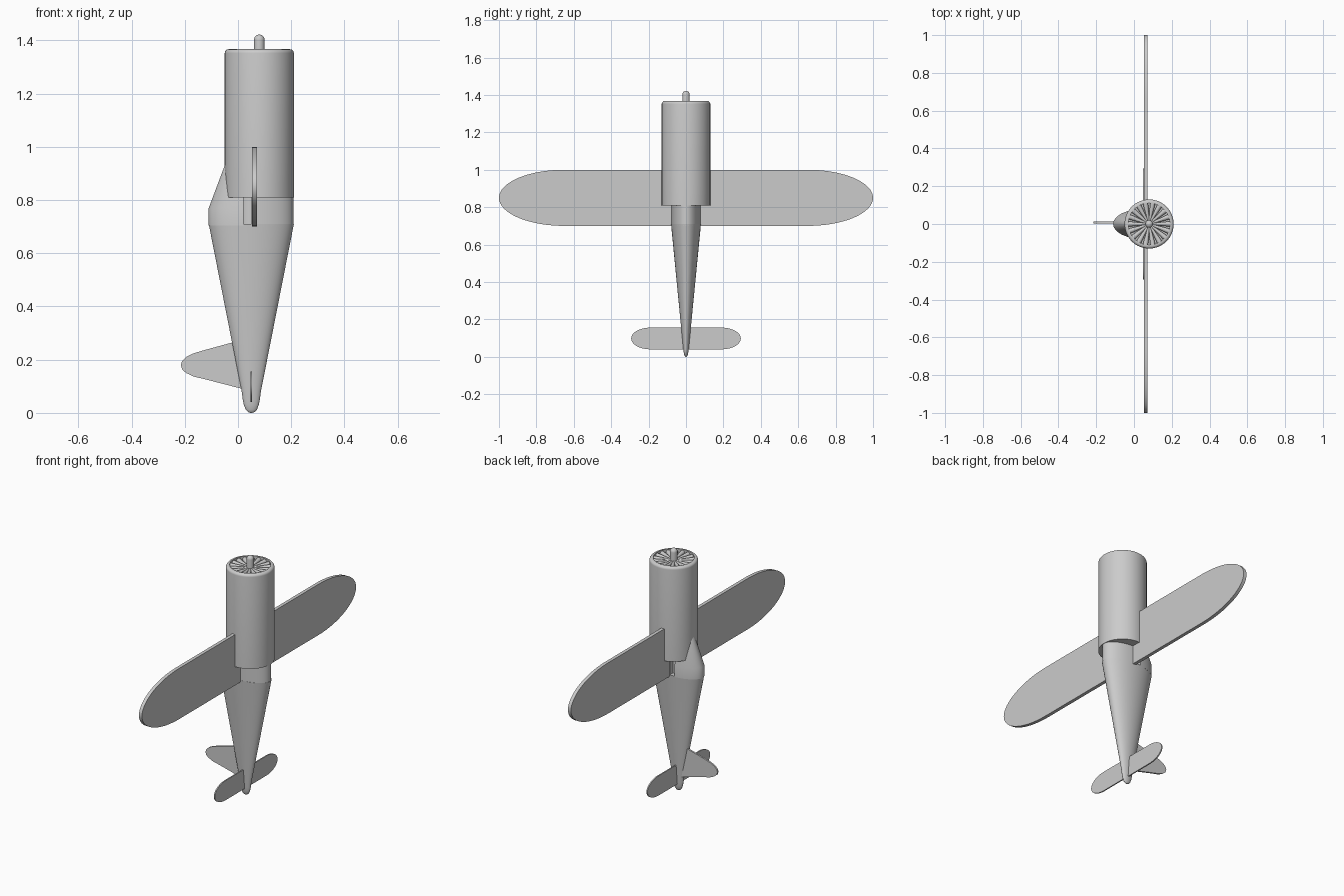
import bpy, bmesh, math
from math import sin, cos, pi, acos
from mathutils import Matrix, Vector

if "Cube" in bpy.data.objects:
    bpy.data.objects.remove(bpy.data.objects["Cube"])


def finish(name, bm, angle=35):
    bmesh.ops.recalc_face_normals(bm, faces=bm.faces[:])
    me = bpy.data.meshes.new(name)
    bm.to_mesh(me)
    bm.free()
    ob = bpy.data.objects.new(name, me)
    bpy.context.collection.objects.link(ob)
    bpy.ops.object.select_all(action='DESELECT')
    ob.select_set(True)
    bpy.context.view_layer.objects.active = ob
    bpy.ops.object.shade_smooth_by_angle(angle=math.radians(angle))
    return ob


def loft(name, sections, cx=0.05, seg=64, arc=None):
    """Skin elliptical sections (z, rx, ry); arc(rx) gives a start/end angle for cut sections."""
    bm = bmesh.new()
    rings = []
    for z, rx, ry in sections:
        if arc:
            a0, a1 = arc(rx)
            angles = [a0 + (a1 - a0) * i / seg for i in range(seg + 1)]
        else:
            angles = [2 * pi * i / seg for i in range(seg)]
        rings.append([bm.verts.new((cx + rx * cos(a), ry * sin(a), z)) for a in angles])
    n = len(rings[0])
    for low, high in zip(rings, rings[1:]):
        for i in range(n):
            j = (i + 1) % n
            bm.faces.new((low[i], low[j], high[j], high[i]))
    bm.faces.new(rings[0])
    bm.faces.new(rings[-1])
    return finish(name, bm)


def plate(name, outline, thickness, place):
    """Extrude a flat outline; place(u, v, t) maps it into space."""
    bm = bmesh.new()
    a = [bm.verts.new(place(u, v, -thickness / 2)) for u, v in outline]
    b = [bm.verts.new(place(u, v, thickness / 2)) for u, v in outline]
    bm.faces.new(a)
    bm.faces.new(b)
    for i in range(len(a)):
        j = (i + 1) % len(a)
        bm.faces.new((a[i], a[j], b[j], b[i]))
    return finish(name, bm)


def rounded_plan(straight, tip, half_chord, zc, n=32):
    """Straight middle with elliptical tips."""
    pts = []
    for side in (1, -1):
        for i in range(n + 1):
            a = -pi / 2 + pi * i / n
            pts.append((side * (straight + tip * cos(a)), zc + side * half_chord * sin(a)))
    return pts


def lathe(name, profile, cx, cy=0, seg=64):
    bm = bmesh.new()
    vs = [bm.verts.new((r, 0, z)) for r, z in profile]
    edges = [bm.edges.new(p) for p in zip(vs, vs[1:])]
    bmesh.ops.spin(bm, geom=vs + edges, cent=(0, 0, 0), axis=(0, 0, 1),
                   angle=2 * pi, steps=seg, use_duplicate=False)
    bmesh.ops.remove_doubles(bm, verts=bm.verts[:], dist=1e-5)
    bmesh.ops.translate(bm, verts=bm.verts[:], vec=(cx, cy, 0))
    return finish(name, bm)


# Fuselage: long oval taper with a rounded tail
loft("fuselage", [(0, 0.004, 0.002), (0.003, 0.012, 0.006), (0.012, 0.021, 0.010),
                  (0.03, 0.028, 0.0135), (0.05, 0.032, 0.016), (0.08, 0.036, 0.0185),
                  (0.71, 0.16, 0.08)])

# Forward belly and cockpit core, leading into the cowling
loft("belly", [(0.70, 0.158, 0.079), (0.83, 0.158, 0.079)],
     arc=lambda rx: (-pi / 2, pi / 2))
loft("cockpit_core", [(0.70, 0.05, 0.05), (0.83, 0.05, 0.05)], seg=32)

# Canopy fairing: oval segment cut flat at x = 0.02, tapering into the cowling
def canopy_arc(rx):
    a = acos(-0.03 / rx)
    return a, 2 * pi - a


loft("canopy", [(0.705, 0.16, 0.08), (0.77, 0.16, 0.08), (0.97, 0.085, 0.043)],
     arc=canopy_arc)

# Cowling with rounded lip and recessed front
CX = 0.08
lip = [(0.115 + 0.015 * cos(a), 1.352 + 0.015 * sin(a))
       for a in [pi / 2 * i / 6 for i in range(7)]]
lathe("cowling", [(0, 0.81), (0.13, 0.81)] + lip + [(0.11, 1.367), (0.11, 1.335), (0, 1.335)], CX)

# Radial engine ribs
bm = bmesh.new()
RIBS = 18
for i in range(RIBS):
    m = (Matrix.Translation((CX, 0, 1.348)) @ Matrix.Rotation(2 * pi * i / RIBS, 4, 'Z')
         @ Matrix.Translation((0.064, 0, 0)) @ Matrix.Rotation(pi / 2, 4, 'Y'))
    bmesh.ops.create_cone(bm, cap_ends=True, segments=16, radius1=0.005, radius2=0.014,
                          depth=0.094, matrix=m)
finish("engine_ribs", bm)

# Propeller shaft with domed tip
dome = [(0.02 * cos(a), 1.402 + 0.02 * sin(a)) for a in [pi / 2 * i / 8 for i in range(9)]]
lathe("propeller_shaft", [(0, 1.33), (0.02, 1.33)] + dome, CX, seg=32)

# Main wing and tailplane
plate("wing", rounded_plan(0.65, 0.35, 0.15, 0.85), 0.02, lambda u, v, t: (0.062 + t, u, v))
plate("tailplane", rounded_plan(0.19, 0.103, 0.058, 0.098), 0.007,
      lambda u, v, t: (0.05 + t, u, v))

# Tail fin
fin = [(0.05, 0.275), (-0.02, 0.265), (-0.13, 0.235), (-0.17, 0.223), (-0.195, 0.21),
       (-0.21, 0.195), (-0.215, 0.18), (-0.21, 0.163), (-0.195, 0.15), (-0.165, 0.136),
       (-0.13, 0.128), (0.01, 0.092), (0.05, 0.085)]
plate("tail_fin", fin, 0.01, lambda u, v, t: (u, 0.008 + t, v))
